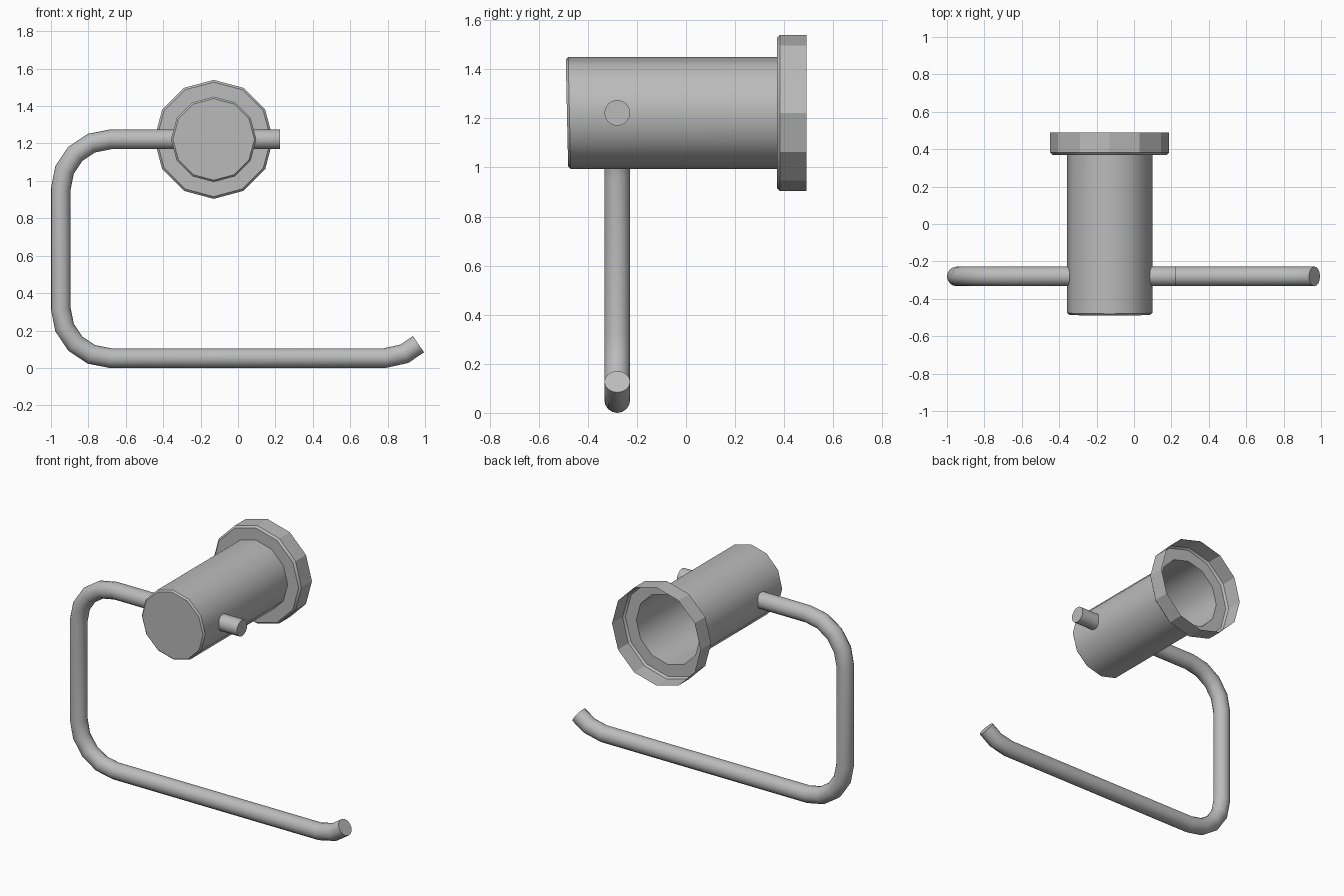
import bpy, bmesh
from math import sin, cos, pi
from mathutils import Vector

cube = bpy.data.objects.get("Cube")
if cube:
    bpy.data.objects.remove(cube)

metal = bpy.data.materials.new("brushed_grey_metal")
metal.use_nodes = True
grey = (0.5, 0.5, 0.5, 1)
metal.diffuse_color = grey
metal.node_tree.nodes["Principled BSDF"].inputs["Base Color"].default_value = grey

CENTRE_X, CENTRE_Z = -0.13, 1.222


def skin(name, rings, cap_start, cap_end, angle):
    """Join successive rings of points into one surface."""
    bm = bmesh.new()
    loops = [[bm.verts.new(p) for p in ring] for ring in rings]
    for a, b in zip(loops, loops[1:]):
        n = len(a)
        for i in range(n):
            j = (i + 1) % n
            bm.faces.new((a[i], a[j], b[j], b[i]))
    if cap_start:
        bm.faces.new(loops[0][::-1])
    if cap_end:
        bm.faces.new(loops[-1])
    mesh = bpy.data.meshes.new(name)
    bm.to_mesh(mesh)
    bm.free()
    mesh.materials.append(metal)
    obj = bpy.data.objects.new(name, mesh)
    bpy.context.collection.objects.link(obj)
    bpy.ops.object.select_all(action='DESELECT')
    obj.select_set(True)
    bpy.context.view_layer.objects.active = obj
    bpy.ops.object.shade_smooth_by_angle(angle=angle)
    return obj


def turned_ring(radius, y, tilt=0, sides=12):
    """Ring about the mount's front-to-back axis, optionally leaning."""
    angles = [2 * pi * i / sides for i in range(sides)]
    return [(CENTRE_X + radius * sin(a), y - tilt * radius * cos(a),
             CENTRE_Z + radius * cos(a)) for a in angles]


def sweep(path, radius, sides=16):
    """Mitred round tube along a path lying in a plane of constant y."""
    rings = []
    side = Vector((0, 1, 0))
    for i, p in enumerate(path):
        before = (p - path[i - 1]).normalized() if i else None
        after = (path[i + 1] - p).normalized() if i + 1 < len(path) else None
        before, after = before or after, after or before
        tangent = (before + after).normalized()
        across = tangent.cross(side) / tangent.dot(before)
        rings.append([p + radius * (cos(a) * side + sin(a) * across)
                      for a in (2 * pi * k / sides for k in range(sides))])
    return rings


# Post: closed, softly bevelled front and open back
skin("post", [turned_ring(0.218, -0.485, 0.022), turned_ring(0.228, -0.475, 0.022),
              turned_ring(0.228, 0.37)], True, False, 0.7)

# Wall flange: hollow cup around the back of the post
skin("wall_flange", [turned_ring(0.228, 0.37), turned_ring(0.306, 0.37),
                     turned_ring(0.318, 0.382), turned_ring(0.318, 0.49)],
     False, False, 0.4)

# Bent rail: through the post, down the side, along the bottom to a raised tip
BEND, RAIL_Y = 0.265, -0.28
points = [(0.225, CENTRE_Z)]
for cz, start in ((CENTRE_Z - BEND, pi / 2), (0.0525 + BEND, pi)):
    for k in range(5):
        a = start + k * pi / 8
        points.append((-0.6825 + BEND * cos(a), cz + BEND * sin(a)))
points += [(0.785, 0.0525), (0.89, 0.076), (0.965, 0.127)]
path = [Vector((x, RAIL_Y, z)) for x, z in points]
skin("bent_rail", sweep(path, 0.0525), True, True, 0.7)
